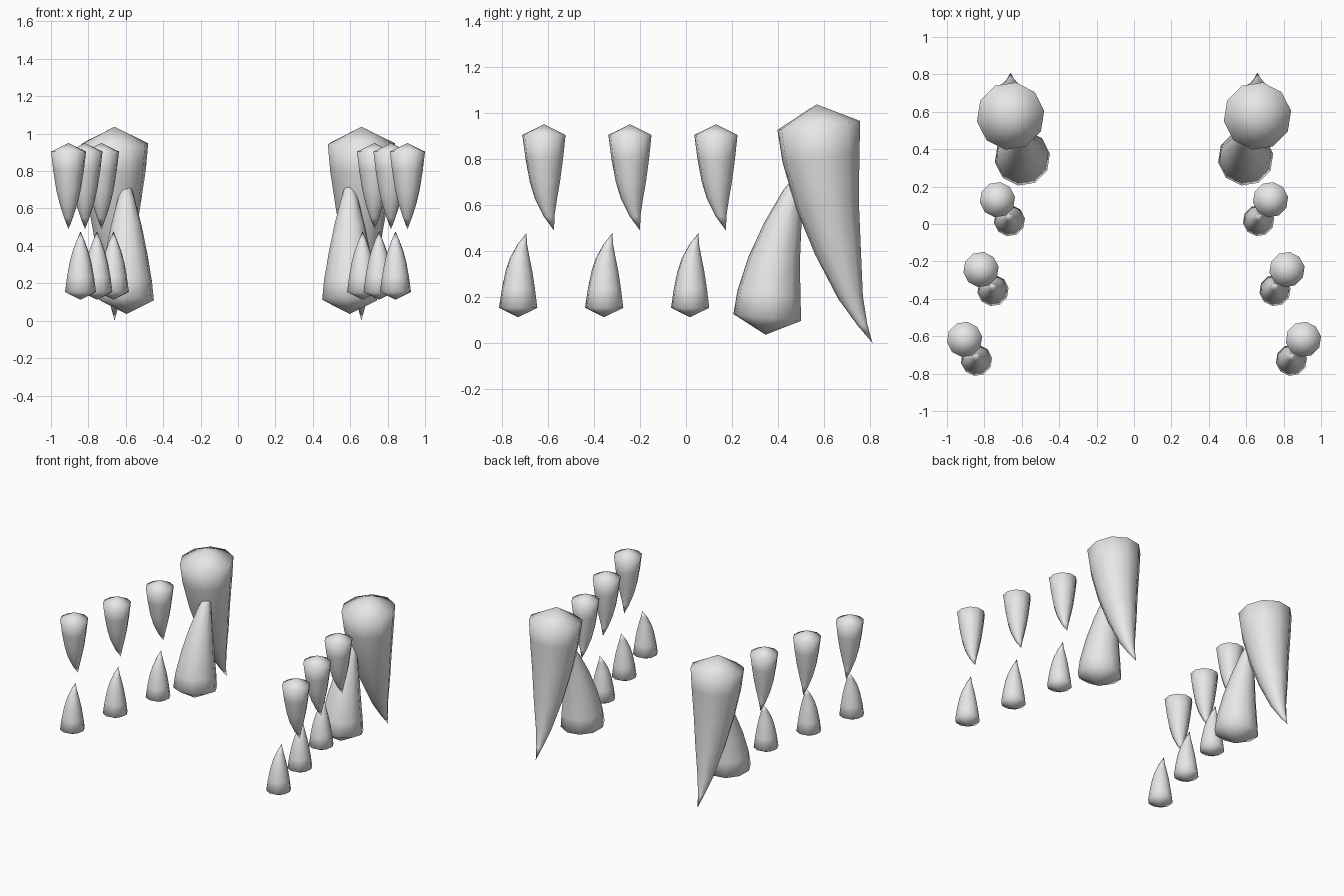
import bpy, bmesh
from math import cos, sin, pi, radians

cube = bpy.data.objects.get("Cube")
if cube:
    bpy.data.objects.remove(cube, do_unlink=True)

grey = bpy.data.materials.new("light grey")
grey.use_nodes = True
colour = (0.8, 0.8, 0.8, 1)
grey.diffuse_color = colour
grey.node_tree.nodes["Principled BSDF"].inputs["Base Color"].default_value = colour

SIDES = 10
# (share of length, share of radius, share of backward sweep) per ring
SMALL = [(0, 1, 0), (.25, .87, .03), (.49, .7, .09), (.67, .51, .2), (.85, .25, .5)]
LARGE = [(0, 1, 0), (.15, .93, .04), (.365, .76, .16), (.58, .555, .355),
         (.79, .3, .59), (.915, .12, .81)]


def tooth(name, x, y, rim_z, tip_z, radius, sweep, cap_z, profile, tilt=0):
    """Tapering, backward-curving tooth with a shallow cone closing its root."""
    bm = bmesh.new()
    rings = []
    for t, r, s in profile:
        ring = []
        for i in range(SIDES):
            a = 2 * pi * i / SIDES + radians(9)
            dx, dy = radius * r * cos(a), radius * r * sin(a)
            ring.append(bm.verts.new((x + dx, y + sweep * s + dy,
                                      rim_z + (tip_z - rim_z) * t + tilt * dy)))
        rings.append(ring)
    cap = bm.verts.new((x, y - tilt * (cap_z - rim_z), cap_z))
    tip = bm.verts.new((x, y + sweep, tip_z))
    for i in range(SIDES):
        j = (i + 1) % SIDES
        bm.faces.new((cap, rings[0][i], rings[0][j]))
        for a, b in zip(rings, rings[1:]):
            bm.faces.new((a[i], b[i], b[j], a[j]))
        bm.faces.new((rings[-1][i], tip, rings[-1][j]))
    bmesh.ops.recalc_face_normals(bm, faces=bm.faces)
    for face in bm.faces:
        face.smooth = True
    mesh = bpy.data.meshes.new(name)
    bm.to_mesh(mesh)
    bm.free()
    mesh.materials.append(grey)
    bpy.context.collection.objects.link(bpy.data.objects.new(name, mesh))


for side, sx in (("left", 1), ("right", -1)):
    # Large rear pair
    tooth(f"{side}_upper_fang", sx * .66, .577, .945, 0, .182, .233, 1.037, LARGE, .108)
    tooth(f"{side}_lower_fang", sx * .597, .353, .111, .8, .149, .187, .036, LARGE, -.1)
    # Row of small teeth running forward and outward
    for n in range(3):
        out = .088 * n
        back = -.3735 * n
        tooth(f"{side}_upper_tooth_{n + 1}", sx * (.73 + out), .13 + back,
              .904, .488, .095, .044, .95, SMALL)
        tooth(f"{side}_lower_tooth_{n + 1}", sx * (.666 + out), .018 + back,
              .153, .478, .084, .036, .112, SMALL)
